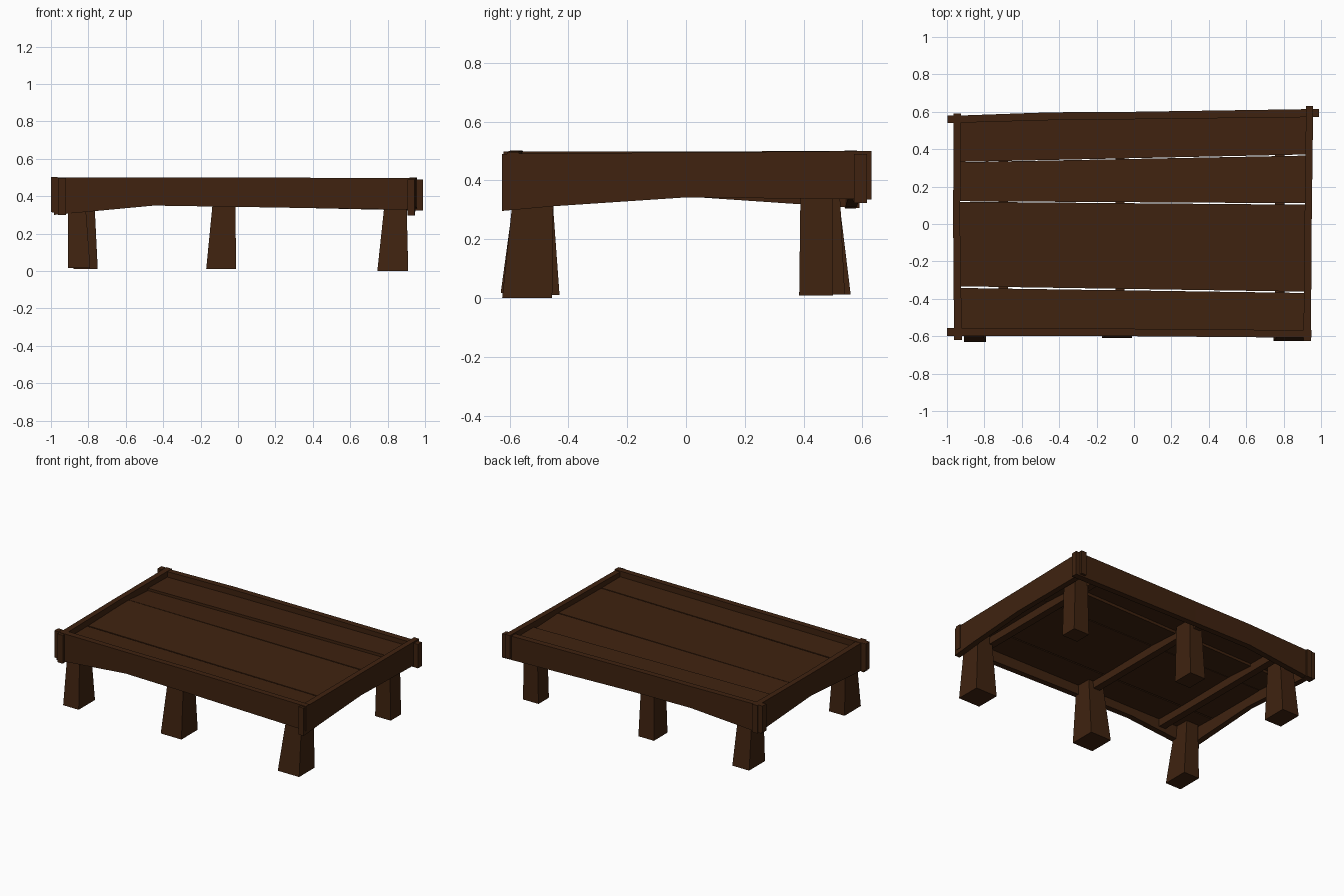
import bpy, bmesh

wood = bpy.data.materials.new("dark brown wood")
wood.diffuse_color = (0.050, 0.0165, 0.005, 1)


def finish(name, bm):
    bmesh.ops.recalc_face_normals(bm, faces=bm.faces)
    me = bpy.data.meshes.new(name)
    bm.to_mesh(me)
    bm.free()
    me.materials.append(wood)
    ob = bpy.data.objects.new(name, me)
    bpy.context.collection.objects.link(ob)
    return ob


def loft(name, rings):
    """Skin a list of four-cornered sections and cap both ends."""
    bm = bmesh.new()
    loops = [[bm.verts.new(p) for p in r] for r in rings]
    for a, b in zip(loops, loops[1:]):
        for i in range(4):
            j = (i + 1) % 4
            bm.faces.new((a[i], a[j], b[j], b[i]))
    bm.faces.new(loops[0])
    bm.faces.new(loops[-1])
    return finish(name, bm)


def board(name, axis, stations):
    """Board along x or y; station = (position, side min, side max, z low, z high)."""
    rings = []
    for s, a, b, lo, hi in stations:
        sec = [(a, lo), (b, lo), (b, hi), (a, hi)]
        rings.append([(s, c, z) if axis == 'x' else (c, s, z) for c, z in sec])
    return loft(name, rings)


def leg(name, bottom, top, z0):
    """Tapered leg from two rectangles (x0, x1, y0, y1)."""
    rings = []
    for (x0, x1, y0, y1), z in ((bottom, z0), (top, 0.42)):
        rings.append([(x0, y0, z), (x1, y0, z), (x1, y1, z), (x0, y1, z)])
    return loft(name, rings)


# Arched, slightly crooked rails that cross at the corners
board("front_rail", 'x', [(-0.985, -0.598, -0.555, 0.30, 0.50), (-0.45, -0.60, -0.56, 0.35, 0.50),
                          (0.0, -0.60, -0.56, 0.343, 0.50), (0.95, -0.608, -0.568, 0.327, 0.497)])
board("back_rail", 'x', [(-0.985, 0.54, 0.578, 0.305, 0.498), (-0.45, 0.555, 0.597, 0.35, 0.50),
                         (0.0, 0.56, 0.60, 0.345, 0.498), (0.99, 0.572, 0.615, 0.323, 0.49)])
board("left_rail", 'y', [(-0.62, -0.962, -0.92, 0.30, 0.498), (0.0, -0.967, -0.93, 0.345, 0.498),
                         (0.59, -0.965, -0.925, 0.305, 0.50)])
board("right_rail", 'y', [(-0.625, 0.905, 0.945, 0.296, 0.49), (-0.45, 0.908, 0.947, 0.312, 0.492),
                          (0.0, 0.912, 0.95, 0.342, 0.495), (0.63, 0.92, 0.958, 0.335, 0.50)])

# Corner caps: thin pegs at the front and back joints
for name, x, y in (("front_left", -0.982, -0.577), ("back_left", -0.98, 0.56)):
    board(name + "_rail_end", 'x', [(x - 0.018, y - 0.021, y + 0.021, 0.315, 0.502),
                                    (x + 0.015, y - 0.021, y + 0.021, 0.31, 0.502)])

# Deck planks, with uneven seams
planks = [(-0.57, -0.57, -0.342, -0.369, 0.458, 0.455),
          (-0.333, -0.362, 0.119, 0.103, 0.455, 0.460),
          (0.122, 0.111, 0.330, 0.366, 0.460, 0.446),
          (0.332, 0.372, 0.555, 0.58, 0.462, 0.460)]
for i, (a0, a1, b0, b1, ha, hb) in enumerate(planks):
    rings = []
    for x, a, b in ((-0.94, a0, b0), (0.93, a1, b1)):
        rings.append([(x, a, ha - 0.05), (x, b, hb - 0.05), (x, b, hb), (x, a, ha)])
    loft(f"deck_plank_{i + 1}", rings)

# Cross beams under the deck
for name, x in (("left", -0.70), ("middle", -0.075), ("right", 0.78)):
    board(name + "_cross_beam", 'y', [(-0.56, x - 0.025, x + 0.025, 0.355, 0.42),
                                      (0.56, x - 0.025, x + 0.025, 0.355, 0.42)])

# Six tapered legs
leg("front_left_leg", (-0.91, -0.79, -0.63, -0.45), (-0.91, -0.82, -0.575, -0.46), 0.017)
leg("front_middle_leg", (-0.17, -0.01, -0.61, -0.43), (-0.13, -0.015, -0.58, -0.46), 0.01)
leg("front_right_leg", (0.745, 0.91, -0.625, -0.455), (0.79, 0.90, -0.58, -0.45), 0.0)
leg("back_left_leg", (-0.88, -0.75, 0.385, 0.56), (-0.87, -0.77, 0.39, 0.51), 0.012)
leg("back_middle_leg", (-0.13, -0.01, 0.39, 0.54), (-0.115, -0.02, 0.39, 0.52), 0.012)
leg("back_right_leg", (0.79, 0.91, 0.385, 0.50), (0.80, 0.90, 0.39, 0.50), 0.008)
